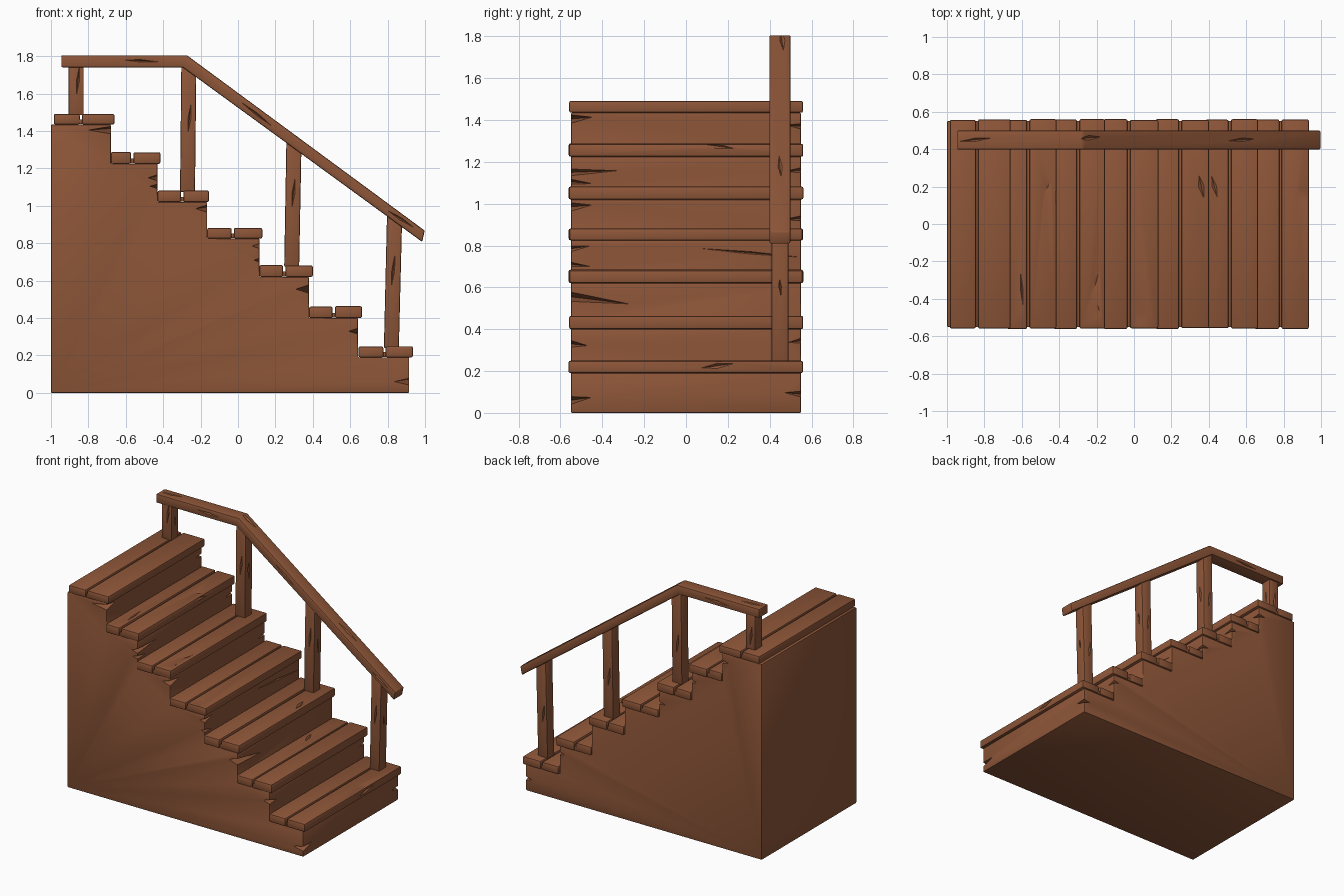
import bpy, bmesh, math, random
from mathutils import Vector, Euler

random.seed(4)
wood = bpy.data.materials.new("brown wood")
wood.diffuse_color = (0.271, 0.093, 0.040, 1)


def new_object(name, bm):
    bmesh.ops.recalc_face_normals(bm, faces=bm.faces)
    me = bpy.data.meshes.new(name)
    bm.to_mesh(me)
    bm.free()
    ob = bpy.data.objects.new(name, me)
    bpy.context.collection.objects.link(ob)
    return ob


def make_cutter(nicks):
    """Stretched octahedra: (centre, half sizes, rotation in degrees)."""
    bm = bmesh.new()
    for loc, half, rot in nicks:
        e = Euler([math.radians(a) for a in rot])
        vs = []
        for i in range(3):
            for s in (-1, 1):
                p = Vector((0, 0, 0))
                p[i] = s * half[i]
                p.rotate(e)
                vs.append(bm.verts.new(p + Vector(loc)))
        for a in (0, 1):
            for b in (2, 3):
                for c in (4, 5):
                    bm.faces.new((vs[a], vs[b], vs[c]))
    ob = new_object("nick_cutter", bm)
    ob.hide_render = True
    return ob


def slab(name, pts, y0, y1, bevel=0.008, nicks=()):
    """Extrude an xz profile from y0 to y1, round its edges and carve nicks."""
    bm = bmesh.new()
    face = bm.faces.new([bm.verts.new((x, y0, z)) for x, z in pts])
    ext = bmesh.ops.extrude_face_region(bm, geom=[face])
    bmesh.ops.translate(bm, vec=(0, y1 - y0, 0),
                        verts=[v for v in ext["geom"] if isinstance(v, bmesh.types.BMVert)])
    ob = new_object(name, bm)
    mod = ob.modifiers.new("round edges", "BEVEL")
    mod.width, mod.segments = bevel, 2
    cutter = None
    if nicks:
        cutter = make_cutter(nicks)
        cut = ob.modifiers.new("nicks", "BOOLEAN")
        cut.operation, cut.solver, cut.object = "DIFFERENCE", "EXACT", cutter
    bpy.context.view_layer.update()
    dg = bpy.context.evaluated_depsgraph_get()
    me = bpy.data.meshes.new_from_object(ob.evaluated_get(dg))
    ob.modifiers.clear()
    ob.data = me
    if cutter:
        bpy.data.objects.remove(cutter)
    me.materials.clear()
    me.materials.append(wood)
    me.shade_smooth()
    me.set_sharp_from_angle(angle=math.radians(35))
    return ob


def rect(x0, x1, z0, z1):
    return [(x0, z0), (x1, z0), (x1, z1), (x0, z1)]


# treads from the bottom up: back x, front x, bottom z, top z, plank gap x
treads = [(0.645, 0.935, 0.19, 0.25, 0.783), (0.38, 0.663, 0.40, 0.465, 0.512),
          (0.115, 0.40, 0.62, 0.685, 0.247), (-0.165, 0.13, 0.825, 0.885, -0.028),
          (-0.43, -0.155, 1.02, 1.085, -0.298), (-0.68, -0.415, 1.225, 1.29, -0.565),
          (-0.985, -0.66, 1.435, 1.495, -0.84)]
risers = [0.915, 0.642, 0.38, 0.115, -0.165, -0.43, -0.68]

# stepped body
profile = [(-1, 0), (risers[0], 0)]
for i, (r, t) in enumerate(zip(risers, treads)):
    profile.append((r, t[2]))
    profile.append((risers[i + 1] if i < 6 else -1, t[2]))
# splits in the riser ends: riser index, y, z, half sizes, roll
splits = [(0, -0.55, 0.06, (0.08, 0.10, 0.018), 8), (0, 0.55, 0.09, (0.05, 0.08, 0.014), -5),
          (1, -0.55, 0.33, (0.05, 0.08, 0.016), -6), (1, 0.55, 0.345, (0.04, 0.06, 0.012), 8),
          (2, -0.55, 0.555, (0.07, 0.28, 0.022), -7), (3, -0.55, 0.785, (0.04, 0.09, 0.014), 8),
          (3, -0.55, 0.71, (0.03, 0.09, 0.010), -6), (3, 0.31, 0.765, (0.008, 0.24, 0.006), -5),
          (4, -0.55, 0.985, (0.06, 0.10, 0.020), 5), (4, 0.55, 0.93, (0.05, 0.08, 0.012), 4),
          (5, -0.55, 1.15, (0.05, 0.22, 0.016), 2), (5, -0.55, 1.105, (0.04, 0.10, 0.012), -5),
          (5, 0.55, 1.16, (0.04, 0.08, 0.012), 4), (6, -0.55, 1.405, (0.12, 0.10, 0.020), 5),
          (6, 0.55, 1.37, (0.05, 0.07, 0.013), -5)]
slab("stair_body", profile, -0.55, 0.55, 0.006,
     [((risers[i], y, z), h, (a, 0, 0)) for i, y, z, h, a in splits])

# gouges in plank tops and edges: (tread, plank) -> nicks
gouges = {
    (0, 1): [((0.90, 0.15, 0.252), (0.05, 0.05, 0.012), (0, 0, 30)),
             ((0.935, 0.15, 0.225), (0.012, 0.08, 0.012), (8, 0, 0))],
    (1, 0): [((0.43, 0.20, 0.467), (0.02, 0.10, 0.014), (0, 0, 15))],
    (2, 1): [((0.36, 0.20, 0.687), (0.022, 0.09, 0.018), (0, 0, 12))],
    (3, 1): [((0.05, -0.51, 0.885), (0.05, 0.07, 0.014), (0, 0, 40))],
    (4, 1): [((-0.20, -0.30, 1.087), (0.025, 0.10, 0.016), (0, 0, -15)),
             ((-0.19, -0.45, 1.087), (0.02, 0.06, 0.012), (0, 0, 20))],
    (5, 1): [((-0.46, 0.20, 1.291), (0.03, 0.06, 0.014), (0, 0, -30)),
             ((-0.415, 0.15, 1.275), (0.012, 0.08, 0.012), (-8, 0, 0))],
    (5, 0): [((-0.60, -0.35, 1.291), (0.010, 0.12, 0.010), (0, 0, 4))],
}
# each tread: two planks with a strip closing the lower part of the gap
for i, (x0, x1, z0, z1, g) in enumerate(treads):
    for k, (a, b) in enumerate([(x0, g - 0.006), (g + 0.006, x1)]):
        slab(f"tread_{i + 1}_plank_{k + 1}", rect(a, b, z0, z1 - random.uniform(0, 0.004)),
             -0.562 + random.uniform(0, 0.006), 0.562 - random.uniform(0, 0.006),
             0.009, gouges.get((i, k), ()))
    slab(f"tread_{i + 1}_gap_strip", rect(g - 0.012, g + 0.012, z0 + 0.002, z0 + 0.028),
         -0.55, 0.55, 0.001)

# leaning posts: bottom centre x, top centre x, bottom z, left top z, right top z
posts = [(-0.865, -0.865, 1.485, 1.76, 1.76), (-0.270, -0.263, 1.075, 1.755, 1.72),
         (0.287, 0.299, 0.675, 1.365, 1.305), (0.820, 0.837, 0.24, 0.97, 0.915)]
for i, (xb, xt, zb, zl, zr) in enumerate(posts):
    h = 0.040
    zm = (zb + zl) / 2
    slab(f"rail_post_{i + 1}",
         [(xb - h, zb), (xb + h, zb), (xt + h, zr), (xt - h, zl)], 0.408, 0.49, 0.007,
         [((xb + 0.01, 0.408, zm + 0.05), (0.008, 0.010, 0.08), (0, 6, 0)),
          ((xb - 0.005, 0.49, zm - 0.04), (0.008, 0.010, 0.07), (0, -6, 0)),
          ((xb + h + 0.004, 0.45, zm), (0.012, 0.010, 0.07), (5, 0, 0))])

# bent handrail with cracks along the grain
slab("handrail", [(-0.945, 1.74), (-0.295, 1.74), (0.985, 0.807), (0.998, 0.868),
                  (-0.273, 1.805), (-0.945, 1.805)], 0.398, 0.5, 0.008,
     [((-0.85, 0.45, 1.806), (0.09, 0.010, 0.010), (0, 0, 6)),
      ((-0.24, 0.46, 1.782), (0.09, 0.014, 0.012), (0, 36, 5)),
      ((-0.52, 0.398, 1.775), (0.09, 0.010, 0.007), (0, 3, 0)),
      ((0.10, 0.398, 1.49), (0.10, 0.010, 0.007), (0, 38, 0)),
      ((0.58, 0.45, 1.178), (0.10, 0.012, 0.010), (0, 36, 4)),
      ((0.87, 0.398, 0.93), (0.08, 0.010, 0.008), (0, 33, 0)),
      ((-0.60, 0.5, 1.77), (0.10, 0.010, 0.007), (0, -3, 0))])
